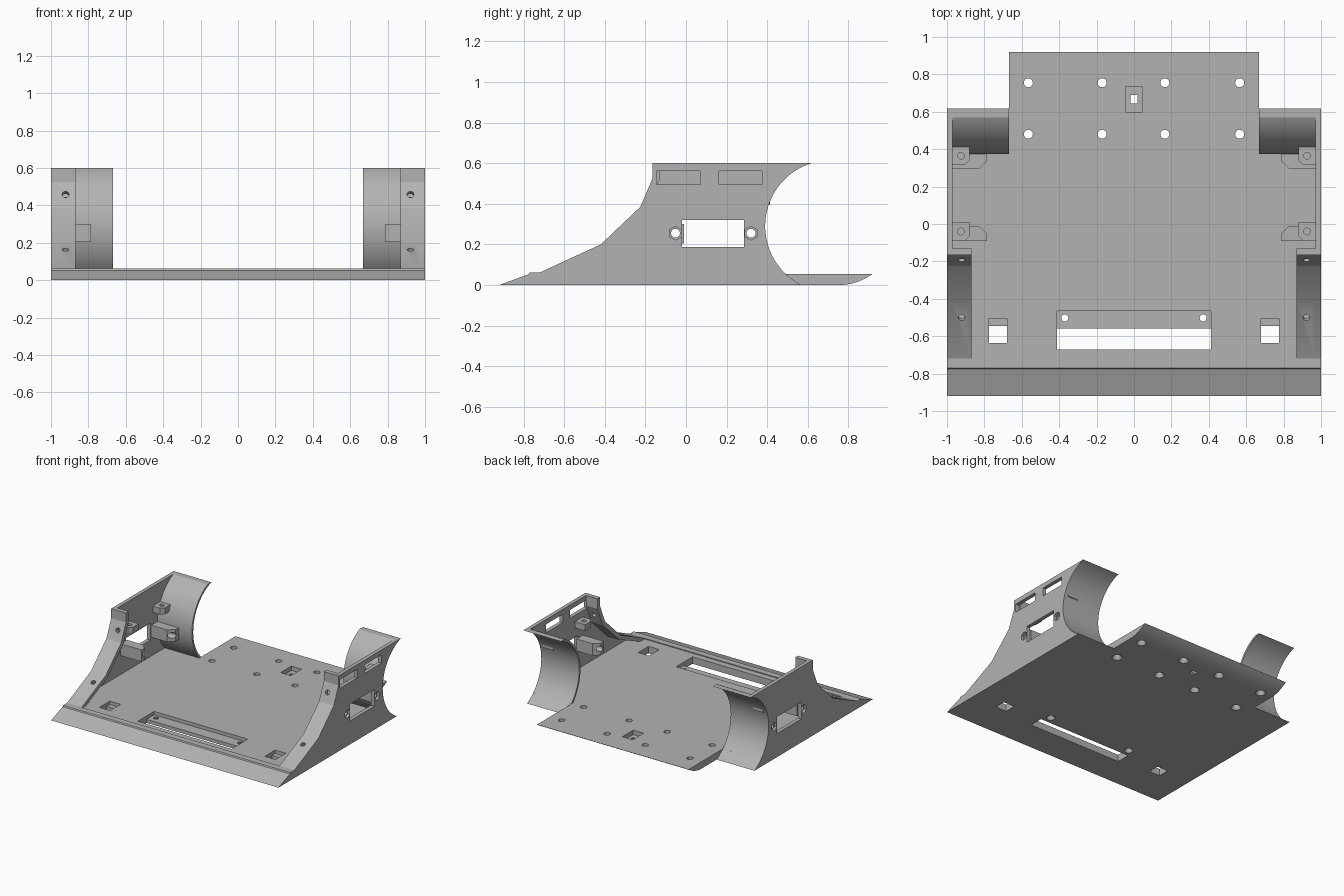
import bpy, bmesh, math
from mathutils import Vector, Matrix

cube = bpy.data.objects.get("Cube")
if cube:
    bpy.data.objects.remove(cube, do_unlink=True)

GREY = (0.45, 0.45, 0.45, 1)
mat = bpy.data.materials.new("plain grey")
mat.use_nodes = True
mat.diffuse_color = GREY
mat.node_tree.nodes["Principled BSDF"].inputs["Base Color"].default_value = GREY

FLOOR, TOP = 0.055, 0.6
ARCH_Y, ARCH_Z, ARCH_R = 0.715, 0.29, 0.325


def finish(name, bm):
    bmesh.ops.recalc_face_normals(bm, faces=bm.faces)
    me = bpy.data.meshes.new(name)
    bm.to_mesh(me)
    bm.free()
    me.materials.append(mat)
    ob = bpy.data.objects.new(name, me)
    bpy.context.collection.objects.link(ob)
    return ob


def prism(name, pts, axis, a, b):
    """Extrude a (y, z) outline along x, or an (x, y) outline along z."""
    bm = bmesh.new()

    def place(p, h):
        return (h, p[0], p[1]) if axis == "x" else (p[0], p[1], h)
    face = bm.faces.new([bm.verts.new(place(p, a)) for p in pts])
    new = bmesh.ops.extrude_face_region(bm, geom=[face])["geom"]
    shift = Vector(place((0, 0), b - a))
    bmesh.ops.translate(bm, vec=shift, verts=[v for v in new if isinstance(v, bmesh.types.BMVert)])
    return finish(name, bm)


def box(name, x, y, z):
    return prism(name, [(x[0], y[0]), (x[1], y[0]), (x[1], y[1]), (x[0], y[1])], "z", *z)


def cone(loc, direction, r1, r2, depth, sides=24):
    bm = bmesh.new()
    rot = Vector(direction).to_track_quat("Z", "Y").to_matrix().to_4x4()
    bmesh.ops.create_cone(bm, cap_ends=True, segments=sides, radius1=r1, radius2=r2,
                          depth=depth, matrix=Matrix.Translation(loc) @ rot)
    return finish("cutter", bm)


def cut(ob, cutters):
    for c in cutters:
        c.hide_render = True
        mod = ob.modifiers.new("cut", "BOOLEAN")
        mod.operation, mod.solver, mod.object = "DIFFERENCE", "EXACT", c
        bpy.context.view_layer.objects.active = ob
        bpy.ops.object.modifier_apply(modifier=mod.name)
        bpy.data.objects.remove(c, do_unlink=True)


def arc(r, z0, z1, n=24):
    a0, a1 = (math.asin((z - ARCH_Z) / r) for z in (z0, z1))
    angles = [a0 + (a1 - a0) * i / n for i in range(n + 1)]
    return [(ARCH_Y - r * math.cos(a), ARCH_Z + r * math.sin(a)) for a in angles]


def side(s, a, b):
    return sorted((s * a, s * b))


parts = []

# Floor plate with front ramp, lip and curved rear underside
rear = [(0.76 + 0.16 * t / 6, FLOOR * (t / 6) ** 2) for t in range(6, -1, -1)]
floor = prism("floor_plate", [(-0.92, 0), (-0.775, 0.053), (-0.77, 0.062), (-0.72, 0.062),
                              (-0.72, FLOOR)] + rear, "x", -1, 1)
cutters = []
for s in (1, -1):
    a, b = side(s, 0.667, 1.1)
    cutters.append(prism("cutter", arc(ARCH_R, -0.03, 0.1, 8) + [(1.1, 0.1), (1.1, -0.03)], "x", a, b))
    # square openings with a shallow step
    cutters.append(box("cutter", side(s, 0.68, 0.775), (-0.635, -0.545), (-0.1, 0.1)))
    cutters.append(box("cutter", side(s, 0.68, 0.775), (-0.56, -0.505), (0.028, 0.1)))
# long slot with a recessed screw ledge
cutters.append(box("cutter", (-0.412, 0.412), (-0.67, -0.56), (-0.1, 0.1)))
cutters.append(box("cutter", (-0.412, 0.412), (-0.58, -0.465), (0.028, 0.1)))
# small rear pocket
cutters.append(box("cutter", (-0.045, 0.045), (0.6, 0.735), (0.02, 0.1)))
cutters.append(box("cutter", (-0.018, 0.018), (0.643, 0.69), (-0.1, 0.1)))
# countersunk screw holes
holes = [(x, y) for x in (-0.565, -0.17, 0.165, 0.565) for y in (0.48, 0.755)]
for x, y in holes + [(-0.37, -0.502), (0.37, -0.502)]:
    r = 0.024 if y > 0 else 0.019
    cutters.append(cone((x, y, 0.03), (0, 0, 1), r, r, 0.2))
    cutters.append(cone((x, y, 0.01), (0, 0, 1), r + 0.016, r, 0.03))
cut(floor, cutters)
parts.append(floor)

slope = [(-0.735, FLOOR), (-0.42, 0.2), (-0.225, 0.385), (-0.165, 0.525), (-0.165, TOP)]
inner_slope = [(-0.13, TOP), (-0.13, 0.52), (-0.195, 0.365), (-0.4, 0.172), (-0.665, FLOOR)]

for s, label in ((1, "left"), (-1, "right")):
    # Side wall with window, hex nut recesses and bolt holes
    wall = prism(label + "_side_wall", slope + arc(ARCH_R, FLOOR, TOP)[::-1],
                 "x", *side(s, 0.97, 1))
    cutters = [box("cutter", side(s, 0.9, 1.1), (-0.02, 0.285), (0.187, 0.32))]
    for y in (-0.052, 0.32):
        cutters.append(cone((s, y, 0.255), (1, 0, 0), 0.034, 0.034, 0.04, 6))
        cutters.append(cone((s, y, 0.255), (1, 0, 0), 0.022, 0.022, 0.2))
    if s > 0:
        for y in ((-0.145, 0.072), (0.162, 0.375)):
            cutters.append(box("cutter", (0.9, 1.1), y, (0.495, 0.562)))
    cut(wall, cutters)
    parts.append(wall)

    # Curved wheel arch
    parts.append(prism(label + "_wheel_arch", arc(ARCH_R, FLOOR, TOP)
                       + arc(ARCH_R + 0.017, FLOOR, TOP)[::-1], "x", *side(s, 0.667, 0.97)))

    # Sloping front flange with two screw holes
    flange = prism(label + "_front_flange", slope + inner_slope, "x", *side(s, 0.87, 0.97))
    cut(flange, [cone((s * 0.922, -0.185, 0.455), (0, -0.92, 0.39), 0.018, 0.018, 0.15),
                 cone((s * 0.922, -0.5, 0.163), (0, -0.42, 0.91), 0.018, 0.018, 0.15)])
    parts.append(flange)

    # Window mounting blocks, chamfered towards the window
    for name, y0, y1, hole in (("front", -0.09, -0.01, -0.052), ("rear", 0.385, 0.295, 0.32)):
        d = 0.042 if y1 > y0 else -0.042
        block = prism(f"{label}_{name}_mount_block",
                      [(s * 0.97, y0), (s * 0.785, y0), (s * 0.785, y1 - d),
                       (s * 0.83, y1), (s * 0.97, y1)], "z", 0.205, 0.3)
        cut(block, [cone((s * 0.88, hole, 0.255), (1, 0, 0), 0.022, 0.022, 0.4)])
        parts.append(block)

    # Upper screw tabs
    for name, y in (("front", -0.04), ("rear", 0.365)):
        tab = prism(f"{label}_{name}_screw_tab",
                    [(s * 0.97, y - 0.05), (s * 0.905, y - 0.05), (s * 0.88, y - 0.025),
                     (s * 0.88, y + 0.05), (s * 0.97, y + 0.05)], "z", 0.395, 0.445)
        cut(tab, [cone((s * 0.925, y, 0.44), (0, 0, 1), 0.018, 0.018, 0.06)])
        parts.append(tab)

# Smooth the curves, keep the edges crisp
bpy.ops.object.select_all(action="DESELECT")
for ob in parts:
    ob.select_set(True)
bpy.context.view_layer.objects.active = floor
bpy.ops.object.shade_smooth_by_angle(angle=math.radians(20))
